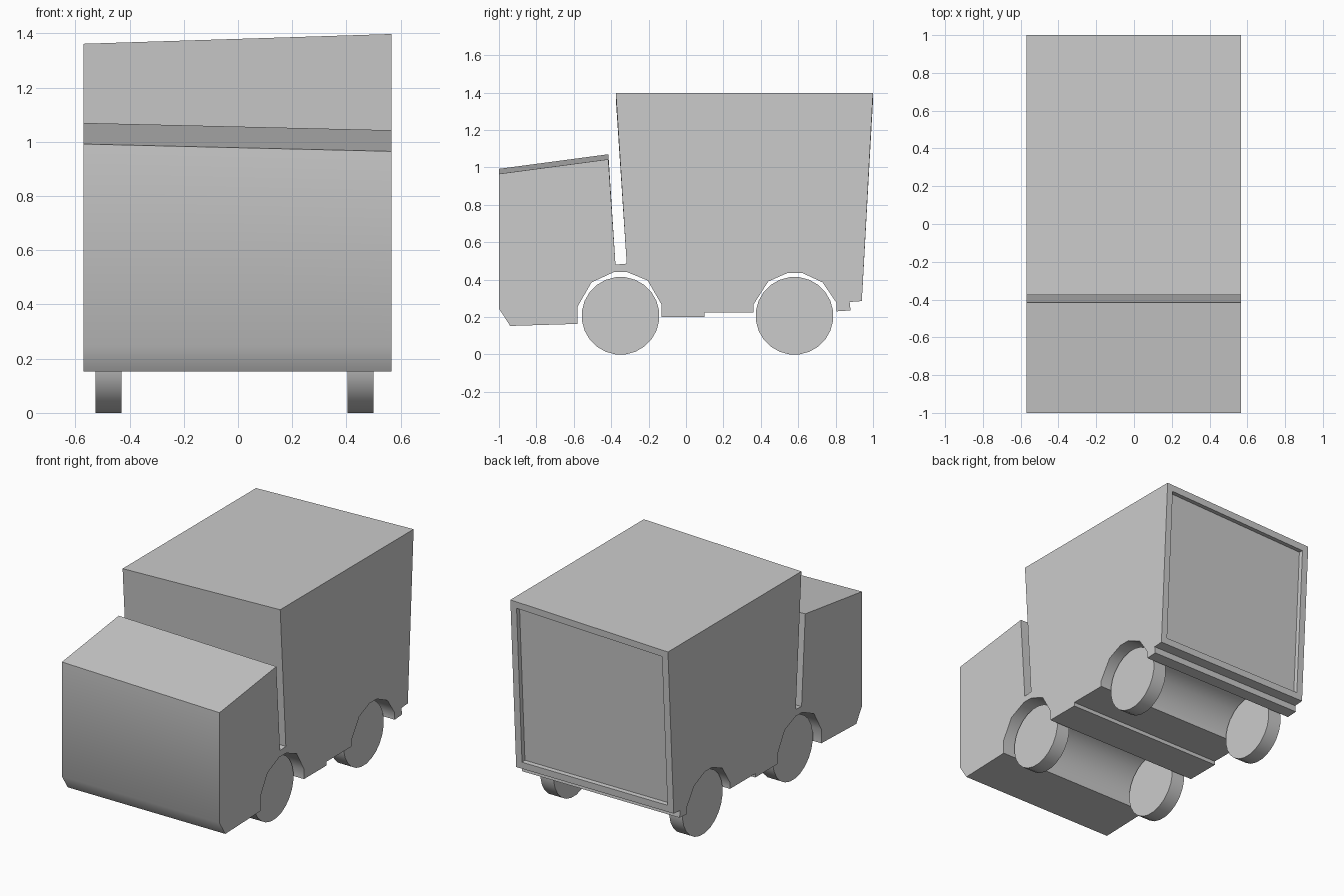
import bpy, bmesh, math
from mathutils import Matrix

if "Cube" in bpy.data.objects:
    bpy.data.objects.remove(bpy.data.objects["Cube"])

X_LEFT, X_RIGHT = -0.57, 0.567


def finish(bm, name, angle=42):
    bmesh.ops.recalc_face_normals(bm, faces=bm.faces[:])
    mesh = bpy.data.meshes.new(name)
    bm.to_mesh(mesh)
    bm.free()
    obj = bpy.data.objects.new(name, mesh)
    bpy.context.collection.objects.link(obj)
    bpy.ops.object.select_all(action='DESELECT')
    obj.select_set(True)
    bpy.context.view_layer.objects.active = obj
    bpy.ops.object.shade_smooth_by_angle(angle=math.radians(angle))
    return obj


# Side profile (y, z) of the right flank: underside, arches and rear step
LOWER = [
    (-1.0, 0.245), (-0.94, 0.152), (-0.58, 0.163),
    (-0.58, 0.255), (-0.505, 0.385), (-0.385, 0.44), (-0.315, 0.44),
    (-0.205, 0.395), (-0.13, 0.265), (-0.13, 0.2),
    (0.1, 0.2), (0.1, 0.225), (0.36, 0.225),
    (0.36, 0.265), (0.44, 0.39), (0.545, 0.436), (0.62, 0.436),
    (0.73, 0.385), (0.805, 0.275), (0.805, 0.23),
    (0.88, 0.235), (0.875, 0.28), (0.94, 0.285),
]


# Cargo box, gap behind the cab, and cab roof; the roofs tilt sideways
def profile(box_top, cab_back, cab_front):
    return LOWER + [(1.0, box_top), (-0.375, box_top), (-0.317, 0.485),
                    (-0.377, 0.48), (-0.415, cab_back), (-1.0, cab_front)]


# Body
left = profile(1.362, 1.07, 0.992)
right = profile(1.398, 1.043, 0.965)
bm = bmesh.new()
lv = [bm.verts.new((X_LEFT, y, z)) for y, z in left]
rv = [bm.verts.new((X_RIGHT, y, z)) for y, z in right]
n = len(lv)
bm.faces.new(lv)
bm.faces.new(rv[::-1])
strips = [bm.faces.new((lv[i], rv[i], rv[(i + 1) % n], lv[(i + 1) % n]))
          for i in range(n)]
bmesh.ops.recalc_face_normals(bm, faces=bm.faces[:])

# Recessed rear door
door = strips[len(LOWER) - 1]
bmesh.ops.inset_region(bm, faces=[door], thickness=0.062)
bmesh.ops.inset_region(bm, faces=[door], thickness=0.0001, depth=-0.03)
finish(bm, "truck_body")

# Wheels
R = 0.208
for end, y in (("front", -0.35), ("rear", 0.58)):
    for side, x in (("left", -0.477), ("right", 0.452)):
        bm = bmesh.new()
        spin = Matrix.Rotation(math.pi / 2, 4, 'Y') @ Matrix.Rotation(math.pi / 24, 4, 'Z')
        bmesh.ops.create_cone(bm, cap_ends=True, segments=24, radius1=R, radius2=R,
                              depth=0.096, matrix=Matrix.Translation((x, y, R)) @ spin)
        low = min(v.co.z for v in bm.verts)
        bmesh.ops.translate(bm, verts=bm.verts[:], vec=(0, 0, -low))
        finish(bm, f"{end}_{side}_wheel")
